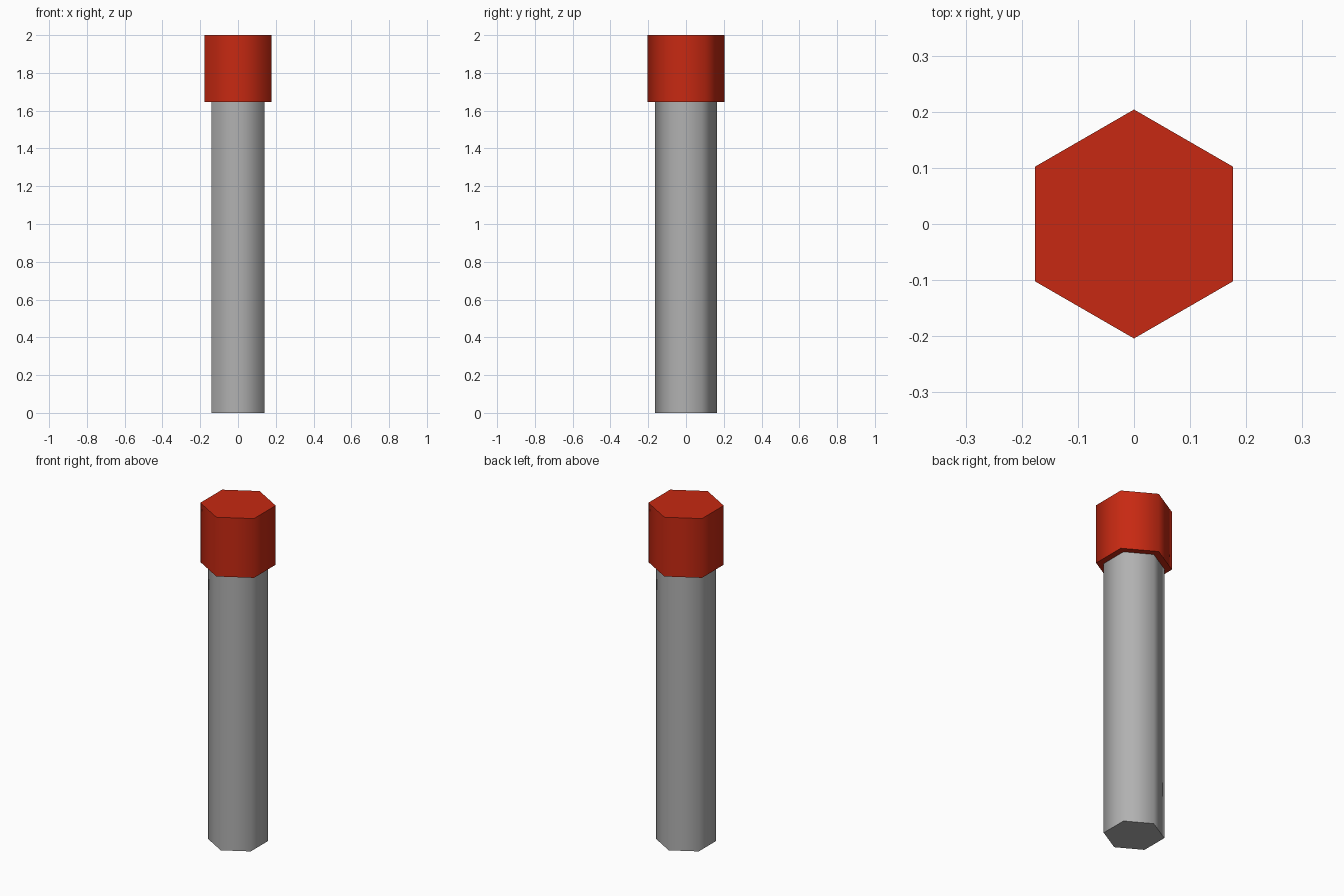
import bpy
from math import radians

if "Cube" in bpy.data.objects:
    bpy.data.objects.remove(bpy.data.objects["Cube"])


def hex_prism(name, radius, z0, z1, color):
    """Six-sided prism with corners on +y/-y, smooth sides and sharp caps."""
    bpy.ops.mesh.primitive_cylinder_add(
        vertices=6, radius=radius, depth=z1 - z0, location=(0, 0, (z0 + z1) / 2))
    obj = bpy.context.object
    obj.name = name
    bpy.ops.object.shade_smooth_by_angle(angle=radians(75))
    mat = bpy.data.materials.new(name + "_material")
    mat.diffuse_color = color
    mat.use_nodes = True
    mat.node_tree.nodes["Principled BSDF"].inputs["Base Color"].default_value = mat.diffuse_color
    obj.data.materials.append(mat)
    return obj


# Grey shaft, seated slightly into the cap
hex_prism("shaft", 0.163, 0.0, 1.66, (0.44, 0.44, 0.44, 1))

# Wider red cap on top
hex_prism("cap", 0.204, 1.647, 2.0, (0.57, 0.022, 0.006, 1))
